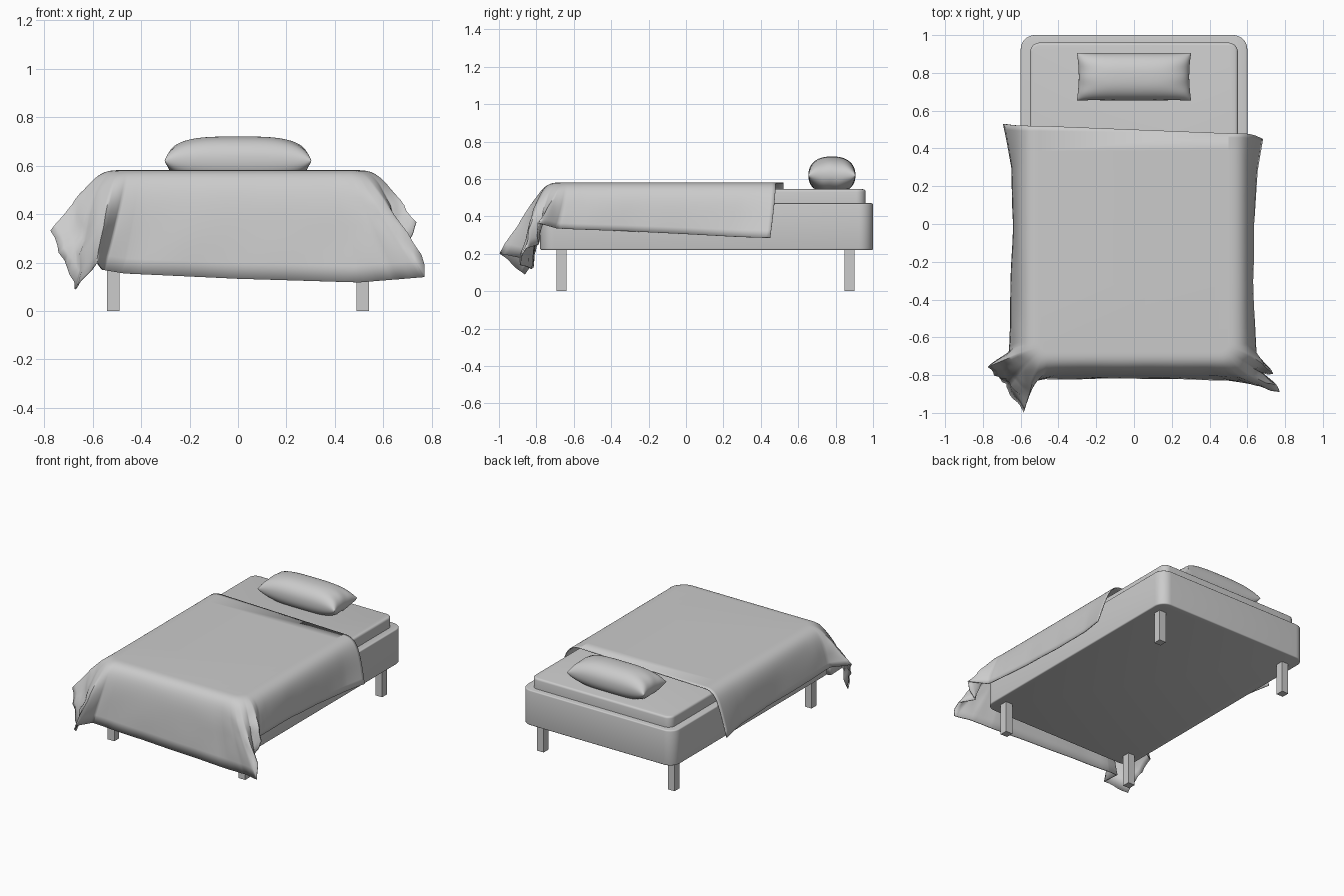
import bpy, bmesh, math
from mathutils import Vector, noise

if "Cube" in bpy.data.objects:
    bpy.data.objects.remove(bpy.data.objects["Cube"])


def finish(name, bm, smooth=40):
    bmesh.ops.recalc_face_normals(bm, faces=bm.faces)
    me = bpy.data.meshes.new(name)
    bm.to_mesh(me)
    bm.free()
    ob = bpy.data.objects.new(name, me)
    bpy.context.collection.objects.link(ob)
    bpy.ops.object.select_all(action='DESELECT')
    ob.select_set(True)
    bpy.context.view_layer.objects.active = ob
    bpy.ops.object.shade_smooth_by_angle(angle=math.radians(smooth))
    return ob


def box(name, x, y, z, radius=0, edge=0):
    """Box from (min, max) ranges, with rounded upright corners and soft rims."""
    bm = bmesh.new()
    bmesh.ops.create_cube(bm, size=1)
    for v in bm.verts:
        v.co = Vector([r[0] + (c + 0.5) * (r[1] - r[0]) for c, r in zip(v.co, (x, y, z))])
    if radius:
        up = [e for e in bm.edges if abs(e.verts[0].co.z - e.verts[1].co.z) > 1e-4]
        bmesh.ops.bevel(bm, geom=up, offset=radius, segments=8, profile=0.5, affect='EDGES')
    if edge:
        rim = [e for e in bm.edges if e.verts[0].co.z == e.verts[1].co.z
               and any(abs(f.normal.z) > 0.9 for f in e.link_faces)]
        bmesh.ops.bevel(bm, geom=rim, offset=edge, segments=3, profile=0.5, affect='EDGES')
    return finish(name, bm)


# Frame, mattress and legs
box("bed_frame", (-0.6, 0.6), (-0.78, 1.0), (0.22, 0.47), 0.075, 0.008)
box("mattress", (-0.55, 0.55), (-0.73, 0.96), (0.4, 0.545), 0.05, 0.014)
for side, sx in (("left", -1), ("right", 1)):
    for end, y in (("front", -0.665), ("back", 0.875)):
        box(f"{end}_{side}_leg", (sx * 0.515 - 0.026, sx * 0.515 + 0.026),
            (y - 0.027, y + 0.027), (0, 0.225))

# Pillow: two puffed sheets meeting at a seam
bm = bmesh.new()
NU, NV = 40, 28
for sgn, puff in ((1, 0.1), (-1, 0.1)):
    rows = []
    for i in range(NU + 1):
        u = -math.cos(math.pi * i / NU)
        row = []
        for j in range(NV + 1):
            v = -math.cos(math.pi * j / NV)
            h = (max(0, 1 - abs(u) ** 3.5) * max(0, 1 - abs(v) ** 2.4)) ** 0.45
            crease = 0.006 * math.sin(9 * v + 2) * u ** 6 * h
            x = 0.303 * u * (1 - 0.035 * (1 - v * v))
            y = 0.78 + 0.126 * v * (1 - 0.04 * (1 - u * u) * u * u)
            z = 0.62 + sgn * puff * h + crease
            row.append(bm.verts.new((x, y, max(z, 0.545))))
        rows.append(row)
    for i in range(NU):
        for j in range(NV):
            bm.faces.new((rows[i][j], rows[i + 1][j], rows[i + 1][j + 1], rows[i][j + 1]))
bmesh.ops.remove_doubles(bm, verts=bm.verts, dist=1e-5)
finish("pillow", bm, 70)

# Blanket: columns fall from a rounded top outline to a hem.
# Keys: outline core x, y, outward angle, then hem x, y, z
KEYS = [
    (.45, .48, 0, .68, .45, .285), (.45, .3, 0, .65, .28, .29),
    (.45, 0, 0, .632, 0, .305), (.45, -.3, 0, .628, -.3, .32),
    (.45, -.55, 0, .64, -.58, .33), (.45, -.63, -5, .65, -.69, .335),
    (.45, -.63, -20, .735, -.79, .365), (.45, -.63, -38, .68, -.79, .25),
    (.45, -.63, -55, .76, -.86, .23), (.45, -.63, -70, .77, -.89, .14),
    (.45, -.63, -82, .65, -.85, .13), (.4, -.63, -90, .5, -.825, .118),
    (0, -.63, -90, 0, -.815, .133), (-.4, -.63, -90, -.47, -.82, .155),
    (-.45, -.63, -94, -.56, -.84, .17), (-.45, -.63, -115, -.585, -1.0, .2),
    (-.45, -.63, -138, -.68, -.87, .09), (-.45, -.63, -160, -.77, -.755, .33),
    (-.45, -.63, -176, -.66, -.68, .31), (-.45, -.5, -180, -.655, -.48, .3),
    (-.45, 0, -180, -.64, 0, .285), (-.45, .3, -180, -.65, .3, .28),
    (-.45, .52, -180, -.69, .53, .28)]
STEPS, ROWS, TOP = 8, 16, 0.578


def column(k):
    cx, cy, deg, hx, hy, hz = k
    a = math.radians(deg)
    out = Vector((math.cos(a), math.sin(a), 0))
    core = Vector((cx, cy, TOP))
    fold = abs(math.sin(2 * a))
    p0, p1 = core + out * 0.05, core + out * 0.155
    p2 = core + out * (0.17 + 0.03 * fold) - Vector((0, 0, 0.08))
    p3 = Vector((hx, hy, hz))
    pts = []
    for r in range(ROWS + 1):
        t = r / ROWS
        s = 1 - t
        p = p0 * s**3 + p1 * 3 * s * s * t + p2 * 3 * s * t * t + p3 * t**3
        n = noise.noise(p * 14) * (0.03 * fold * t * t) + 0.005 * t * noise.noise(p * 5)
        pts.append(p + out * n)
    return pts


cols = []
for a, b in zip(KEYS, KEYS[1:]):
    for i in range(STEPS):
        f = i / STEPS
        cols.append(column([p + (q - p) * f for p, q in zip(a, b)]))
cols.append(column(KEYS[-1]))

bm = bmesh.new()
grid = [[bm.verts.new(p) for p in c] for c in cols]
for c, d in zip(grid, grid[1:]):
    for r in range(ROWS):
        bm.faces.new((c[r], c[r + 1], d[r + 1], d[r]))
bm.faces.new([c[0] for c in reversed(grid)])
blanket = finish("blanket", bm, 60)
mod = blanket.modifiers.new("thickness", 'SOLIDIFY')
mod.thickness = 0.006
mod.offset = 0
